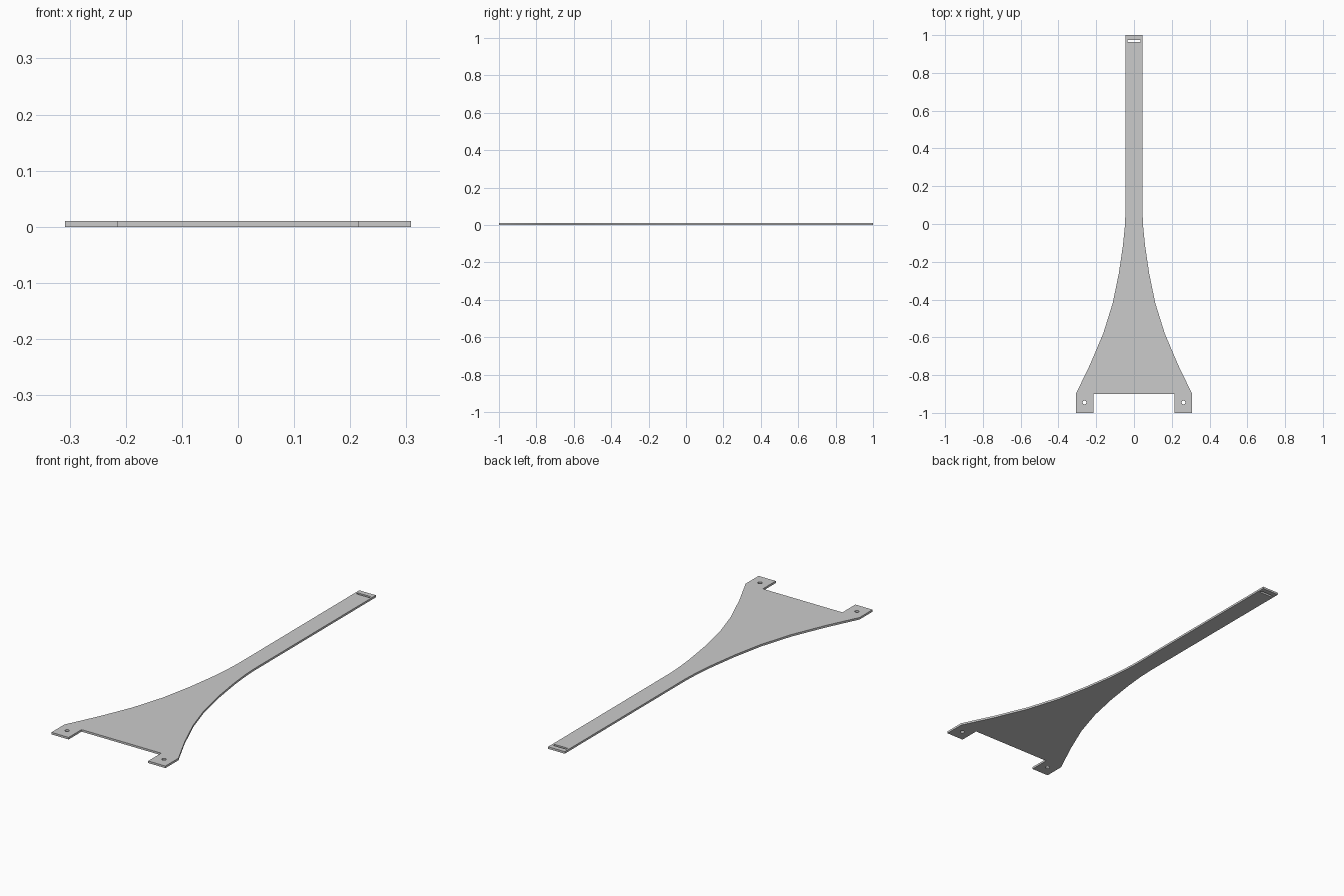
import bpy, math

if "Cube" in bpy.data.objects:
    bpy.data.objects.remove(bpy.data.objects["Cube"])

THICK = 0.01

# Right half of the outline: stem tip, flared side, mounting tab, notch
half = [(0.045, 1.0), (0.045, 0.06), (0.049, -0.02), (0.058, -0.11), (0.08, -0.26),
        (0.113, -0.42), (0.163, -0.58), (0.233, -0.745), (0.308, -0.9),
        (0.308, -1.0), (0.215, -1.0), (0.215, -0.9)]
outline = half + [(-x, y) for x, y in reversed(half)]


def circle(cx, cy, r, n=16):
    return [(cx + r * math.cos(2 * math.pi * i / n),
             cy + r * math.sin(2 * math.pi * i / n)) for i in range(n)]


def rect(cx, cy, w, h):
    return [(cx + sx * w / 2, cy + sy * h / 2)
            for sx, sy in ((-1, -1), (1, -1), (1, 1), (-1, 1))]


# Screw holes in the tabs and a narrow slot near the stem tip
loops = [outline, circle(0.262, -0.945, 0.01), circle(-0.262, -0.945, 0.01),
         rect(0, 0.969, 0.07, 0.012)]

# Flat profile extruded to plate thickness
curve = bpy.data.curves.new("plate_profile", 'CURVE')
curve.dimensions = '2D'
curve.fill_mode = 'BOTH'
curve.extrude = THICK / 2
for pts in loops:
    s = curve.splines.new('POLY')
    s.points.add(len(pts) - 1)
    for p, (x, y) in zip(s.points, pts):
        p.co = (x, y, 0, 1)
    s.use_cyclic_u = True

plate = bpy.data.objects.new("flared_plate", curve)
plate.location.z = THICK / 2
bpy.context.collection.objects.link(plate)

# Turn into a clean mesh with sharp rims
bpy.context.view_layer.objects.active = plate
plate.select_set(True)
bpy.ops.object.convert(target='MESH')
bpy.ops.object.mode_set(mode='EDIT')
bpy.ops.mesh.select_all(action='SELECT')
bpy.ops.mesh.remove_doubles(threshold=0.0001)
bpy.ops.mesh.normals_make_consistent(inside=False)
bpy.ops.object.mode_set(mode='OBJECT')
bpy.ops.object.shade_smooth_by_angle(angle=math.radians(30))
